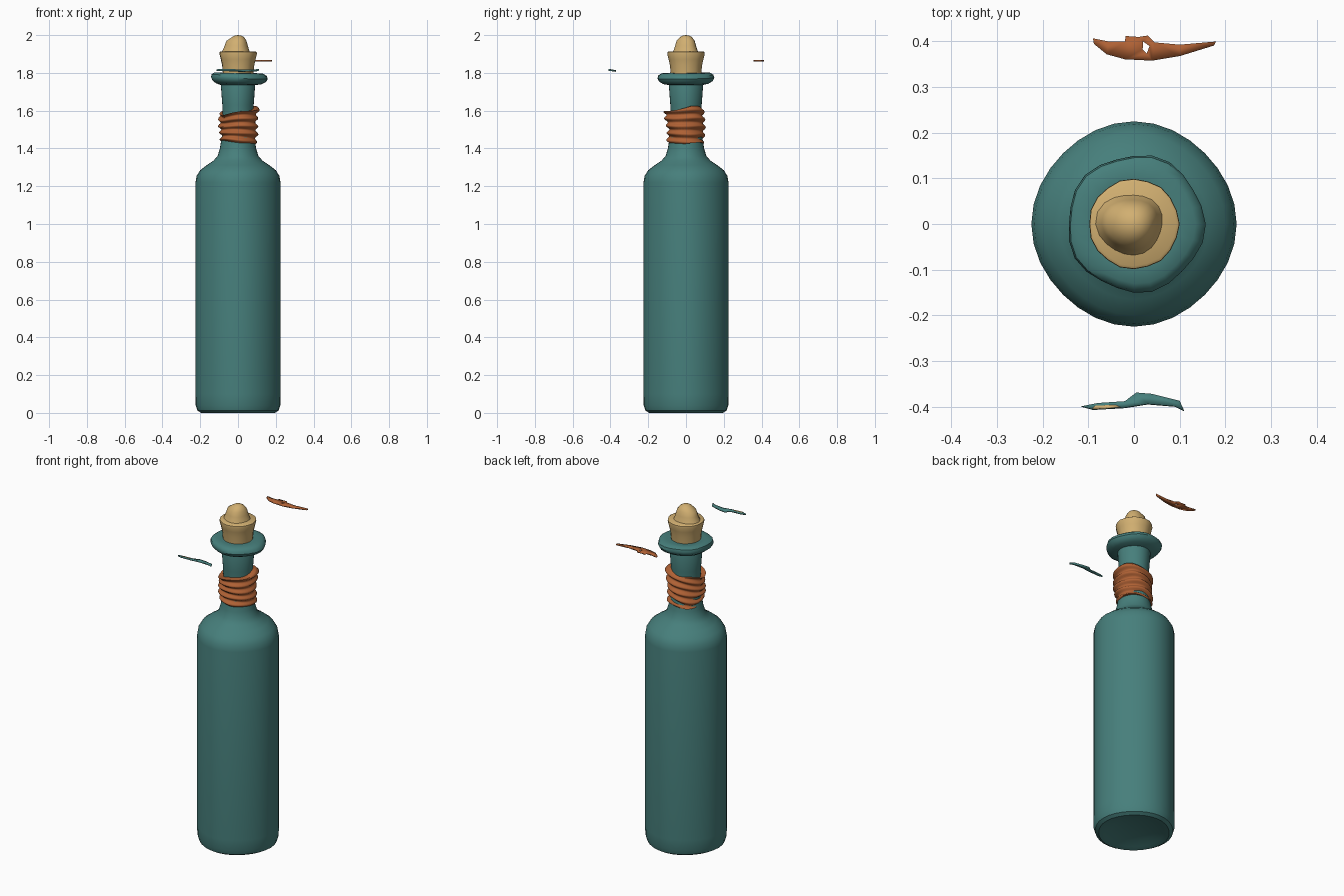
import bpy
import bmesh
from math import sin, cos, pi, radians
from mathutils import Vector

if "Cube" in bpy.data.objects:
    bpy.data.objects.remove(bpy.data.objects["Cube"], do_unlink=True)


def material(name, rgb):
    mat = bpy.data.materials.new(name)
    mat.use_nodes = True
    color = (*rgb, 1)
    mat.diffuse_color = color
    bsdf = next(n for n in mat.node_tree.nodes if n.type == 'BSDF_PRINCIPLED')
    bsdf.inputs["Base Color"].default_value = color
    return mat


teal = material("teal glass", (0.062, 0.212, 0.2))
brown = material("brown cord", (0.43, 0.12, 0.035))
tan = material("tan cork", (0.64, 0.43, 0.165))


def finish(name, bm, mat, angle=40):
    bmesh.ops.remove_doubles(bm, verts=bm.verts, dist=0.0002)
    bmesh.ops.recalc_face_normals(bm, faces=bm.faces)
    mesh = bpy.data.meshes.new(name)
    bm.to_mesh(mesh)
    bm.free()
    mesh.materials.append(mat)
    mesh.shade_smooth()
    mesh.set_sharp_from_angle(angle=radians(angle))
    obj = bpy.data.objects.new(name, mesh)
    bpy.context.collection.objects.link(obj)
    return obj


def lathe(name, profile, mat, segments, warp, angle=40):
    """Spin (radius, height) pairs; warp(a, r, z) makes the form hand-shaped."""
    bm = bmesh.new()
    rings = []
    for r, z in profile:
        ring = []
        for i in range(segments):
            a = 2 * pi * i / segments
            x, y, h = warp(a, r, z)
            ring.append(bm.verts.new((x, y, h)))
        rings.append(ring)
    for low, high in zip(rings, rings[1:]):
        for i in range(segments):
            j = (i + 1) % segments
            bm.faces.new((low[i], low[j], high[j], high[i]))
    return finish(name, bm, mat, angle)


def polar(a, r, z):
    return r * cos(a), r * sin(a), z


# Bottle body with a dished base, rounded shoulder and slightly flared neck
def body_warp(a, r, z):
    return polar(a, r * (1 - 0.012 * (1 - cos(4 * a))), z)


body_profile = [(0, 0.025), (0.12, 0.022), (0.165, 0.006), (0.195, 0),
                (0.215, 0.012), (0.224, 0.04), (0.225, 0.1), (0.225, 1.22),
                (0.219, 1.255), (0.2, 1.285), (0.165, 1.312), (0.13, 1.335),
                (0.108, 1.36), (0.096, 1.4), (0.086, 1.46), (0.08, 1.55),
                (0.083, 1.63), (0.092, 1.75), (0.08, 1.78), (0, 1.78)]
lathe("bottle_body", body_profile, teal, 32, body_warp)


# Uneven rolled lip
def lip_warp(a, r, z):
    k = max(0, (r - 0.09) / 0.06)
    r += k * (0.004 * cos(5 * a + 0.5) + 0.004 * cos(a - 0.3))
    return polar(a, r, z - k * 0.006 * cos(a + 0.4))


lip_profile = [(0.088, 1.735), (0.12, 1.742), (0.142, 1.756), (0.15, 1.773),
               (0.146, 1.788), (0.13, 1.799), (0.1, 1.799), (0, 1.798)]
lathe("bottle_lip", lip_profile, teal, 24, lip_warp)


# Tapered stopper with a lumpy knob pinched toward one side
def cork_warp(a, r, z):
    return polar(a, r * (1 + 0.012 * cos(7 * a)), z)


def knob_warp(a, r, z):
    side = cos((a - pi) / 2) ** 6
    swell = 1 + 0.3 * side - 0.05 * cos(3 * a + 1)
    return polar(a, r * (swell if z < 1.98 else 1), z)


cork_profile = [(0, 1.785), (0.08, 1.785), (0.085, 1.84), (0.092, 1.872),
                (0.099, 1.9), (0.098, 1.91), (0.092, 1.914), (0, 1.914)]
lathe("cork", cork_profile, tan, 20, cork_warp, 50)
knob_profile = [(0.066, 1.908), (0.06, 1.922), (0.053, 1.945), (0.046, 1.97),
                (0.032, 1.989), (0.016, 1.998), (0, 2.0)]
lathe("cork_knob", knob_profile, tan, 20, knob_warp, 60)


# Cord wound around the neck: helical ridges with slack waves
def cord_warp(a, r, z):
    t = (z - 1.425) / 0.175
    if r > 0.085:
        wave = 0.6 * sin(2 * a + 1) + 0.4 * sin(3 * a)
        r += 0.008 * sin(2 * pi * 4.5 * t + a + wave)
        r += 0.009 * t * cos(a + 0.9) + 0.004 * sin(3 * a + 7 * t)
    h = z + t * (0.02 * cos(a - 0.6) + 0.006 * sin(3 * a))
    return polar(a, r, h + 0.006 * (1 - t) * sin(2 * a))


steps = 36
cord_profile = [(0.082, 1.425)]
cord_profile += [(0.092 + 0.01 * i / steps, 1.425 + 0.175 * i / steps)
                 for i in range(steps + 1)]
cord_profile += [(0.078, 1.6)]
lathe("neck_cord", cord_profile, brown, 40, cord_warp, 60)


# Thin floating slivers, filled from an outline with optional hole
def sliver(name, loops, height, mat, thickness):
    bm = bmesh.new()
    edges = []
    for loop in loops:
        vs = [bm.verts.new((x, y, height(x, y))) for x, y in loop]
        edges += [bm.edges.new((v, vs[i - 1])) for i, v in enumerate(vs)]
    bmesh.ops.triangle_fill(bm, edges=edges, use_beauty=True,
                            normal=Vector((0, 0, 1)))
    obj = finish(name, bm, mat)
    mod = obj.modifiers.new("thickness", 'SOLIDIFY')
    mod.thickness = thickness
    mod.offset = 0
    return obj


cord_outline = [(-0.09, 0.407), (-0.055, 0.4), (-0.02, 0.4), (-0.018, 0.412),
                (0.01, 0.41), (0.03, 0.413), (0.045, 0.398), (0.1, 0.393),
                (0.18, 0.4), (0.175, 0.391), (0.1, 0.368), (0.04, 0.358),
                (-0.02, 0.361), (-0.06, 0.372), (-0.088, 0.395)]
cord_hole = [(0.02, 0.4), (0.034, 0.39), (0.028, 0.374), (0.019, 0.383)]
sliver("cord_scrap", [cord_outline, cord_hole],
       lambda x, y: 1.863, brown, 0.008)

glass_outline = [(-0.115, -0.4), (-0.08, -0.393), (-0.02, -0.389),
                 (0.005, -0.37), (0.04, -0.373), (0.1, -0.388),
                 (0.11, -0.41), (0.09, -0.4), (0.03, -0.395),
                 (-0.02, -0.403), (-0.09, -0.407)]


def glass_height(x, y):
    return 1.813 - 0.15 * (y + 0.39)


sliver("glass_scrap", [glass_outline], glass_height, teal, 0.009)
tan_patch = [(-0.092, -0.406), (-0.085, -0.398), (-0.04, -0.397),
             (-0.03, -0.402)]
sliver("cork_flake", [tan_patch],
       lambda x, y: glass_height(x, y) + 0.004, tan, 0.004)
